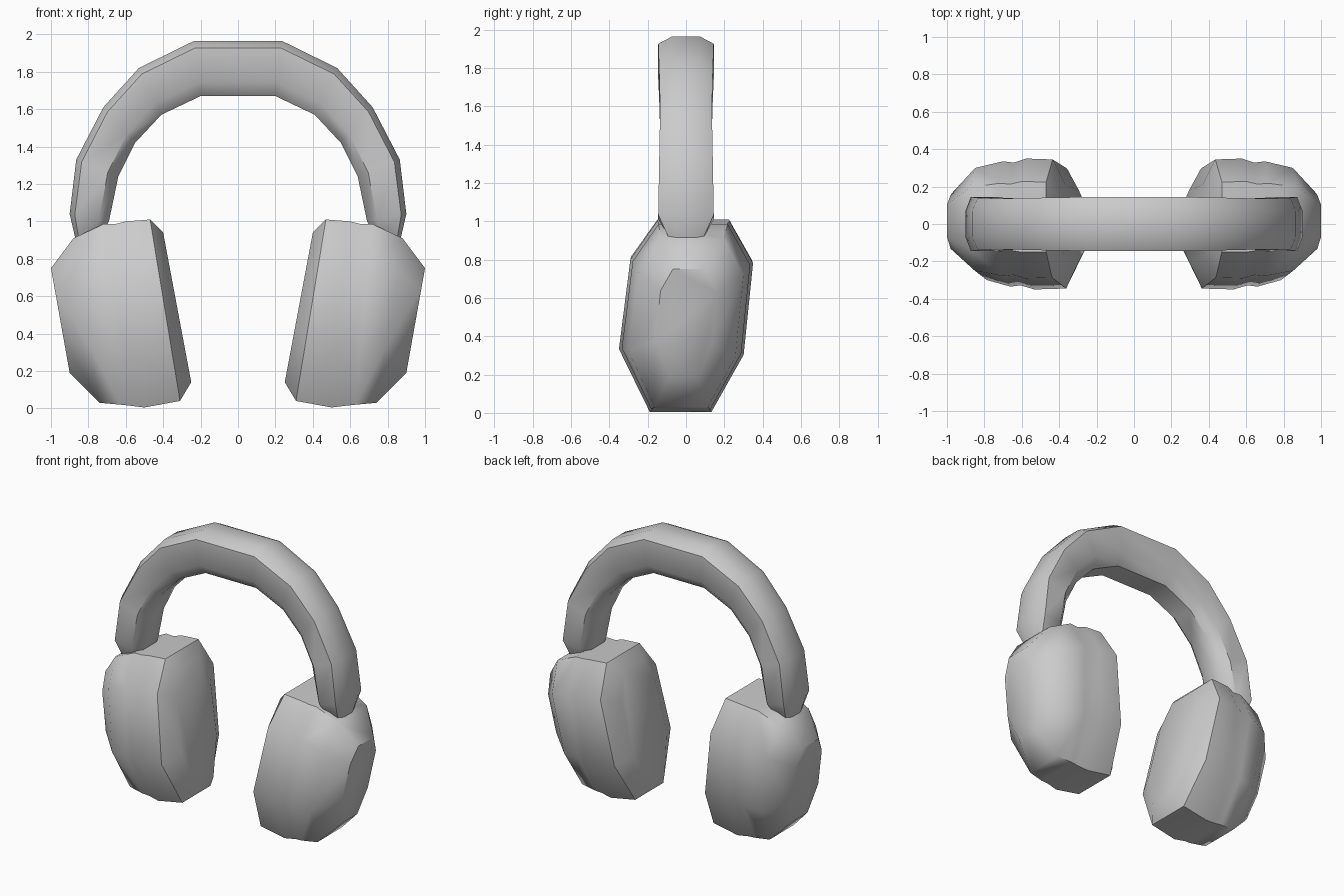
import bpy, bmesh, math

if "Cube" in bpy.data.objects:
    bpy.data.objects.remove(bpy.data.objects["Cube"])

grey = bpy.data.materials.new("light grey")
grey.diffuse_color = (0.6, 0.6, 0.6, 1)
grey.use_nodes = True
grey.node_tree.nodes["Principled BSDF"].inputs["Base Color"].default_value = grey.diffuse_color


def loft(name, rings):
    """Skin equal-sized rings of points into one closed, smooth-shaded mesh."""
    bm = bmesh.new()
    loops = [[bm.verts.new(p) for p in ring] for ring in rings]
    n = len(loops[0])
    for a, b in zip(loops, loops[1:]):
        for i in range(n):
            j = (i + 1) % n
            bm.faces.new((a[i], a[j], b[j], b[i]))
    bm.faces.new(loops[0][::-1])
    bm.faces.new(loops[-1])
    bmesh.ops.recalc_face_normals(bm, faces=bm.faces)
    mesh = bpy.data.meshes.new(name)
    bm.to_mesh(mesh)
    bm.free()
    mesh.materials.append(grey)
    ob = bpy.data.objects.new(name, mesh)
    bpy.context.collection.objects.link(ob)
    bpy.ops.object.select_all(action='DESELECT')
    ob.select_set(True)
    bpy.context.view_layer.objects.active = ob
    bpy.ops.object.shade_smooth_by_angle(angle=math.radians(45))
    return ob


# Headband: outer and inner arch points (x, z) and half depth, right half
arch = [
    ((0.87, 0.91), (0.73, 0.93), 0.09),
    ((0.90, 1.04), (0.69, 1.00), 0.145),
    ((0.865, 1.33), (0.64, 1.24), 0.14),
    ((0.72, 1.61), (0.55, 1.42), 0.135),
    ((0.53, 1.82), (0.41, 1.57), 0.14),
    ((0.235, 1.965), (0.20, 1.67), 0.145),
]
# Chamfered section: (depth fraction, fraction from inner to outer edge)
section = [(-0.5, 1), (0.5, 1), (1, 0.87), (1, 0.25),
           (0.55, 0), (-0.55, 0), (-1, 0.25), (-1, 0.87)]


def band_ring(outer, inner, depth, side):
    return [(side * (inner[0] + (outer[0] - inner[0]) * t), depth * d,
             inner[1] + (outer[1] - inner[1]) * t) for d, t in section]


loft("headband", [band_ring(*s, 1) for s in arch] +
     [band_ring(*s, -1) for s in reversed(arch)])

# Ear cups: slices from cushion to outer shell (top x, z; bottom x, z; half depth)
slices = [
    ((0.40, 0.94), (0.25, 0.14), 0.21),
    ((0.47, 1.01), (0.31, 0.04), 0.345),
    ((0.60, 1.00), (0.50, 0.005), 0.35),
    ((0.66, 0.985), (0.58, 0.015), 0.328),
    ((0.72, 0.985), (0.63, 0.02), 0.335),
    ((0.88, 0.91), (0.74, 0.03), 0.30),
    ((1.00, 0.75), (0.90, 0.19), 0.16),
]
# Leaning octagon outline: (depth fraction, height fraction)
outline = [(0.65, 1), (1, 0.78), (0.86, 0.3), (0.38, 0),
           (-0.54, 0), (-1, 0.33), (-0.83, 0.8), (-0.43, 1)]


def cup_ring(top, bottom, depth, side):
    return [(side * (bottom[0] + (top[0] - bottom[0]) * h), depth * d,
             bottom[1] + (top[1] - bottom[1]) * h) for d, h in outline]


for name, side in (("right_ear_cup", 1), ("left_ear_cup", -1)):
    loft(name, [cup_ring(*s, side) for s in slices])
